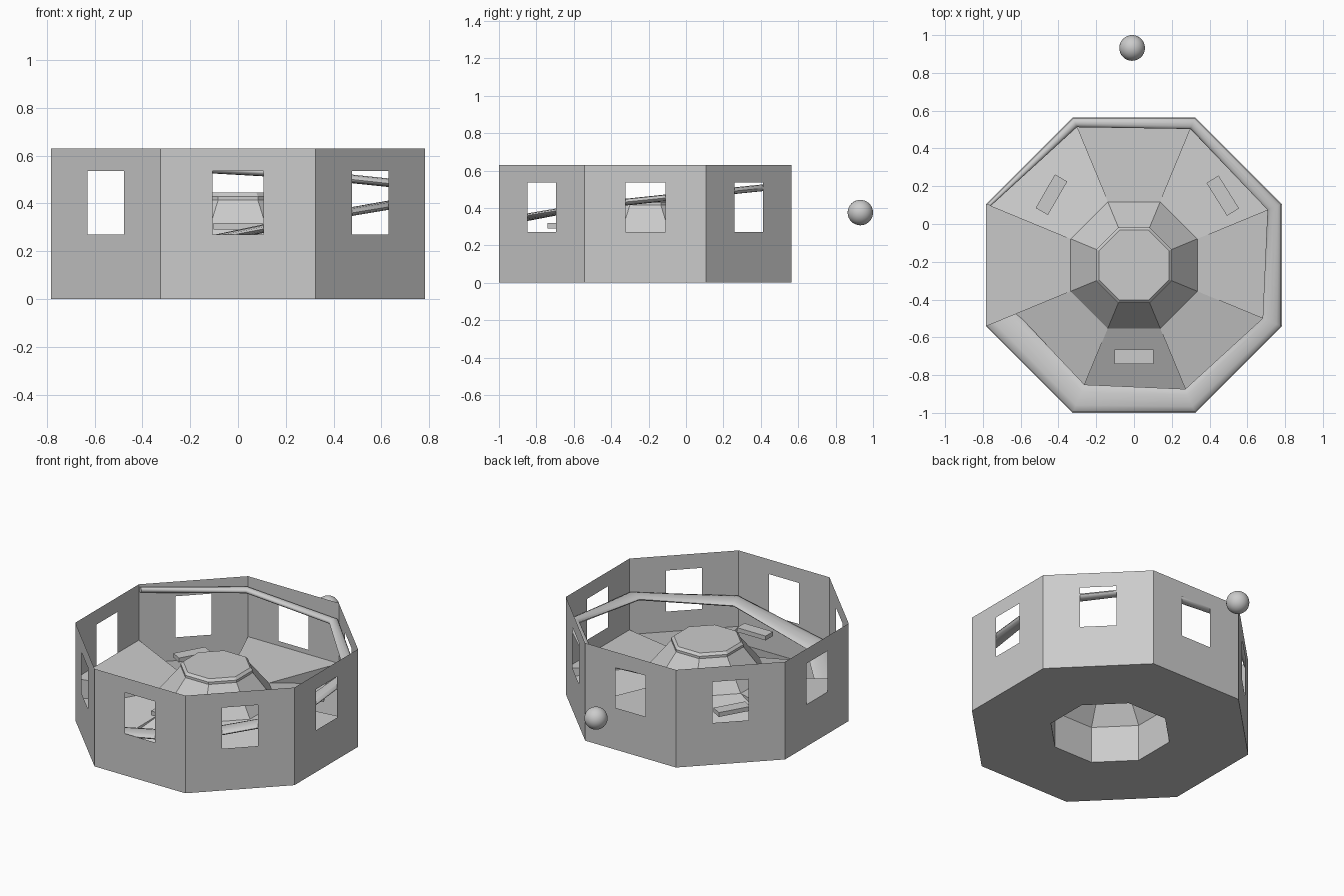
import bpy, bmesh, math
from mathutils import Vector

if "Cube" in bpy.data.objects:
    bpy.data.objects.remove(bpy.data.objects["Cube"])

CY = -0.2175           # octagon centre on y
APO = 0.7825           # wall apothem
K = 1 / math.cos(math.pi / 8)


def corner(i, apo, z):
    """Octagon corner i; corner 0 is the left side's front corner, going anticlockwise."""
    a = math.radians(202.5 + 45 * i)
    return Vector((apo * K * math.cos(a), CY + apo * K * math.sin(a), z))


def make(name, bm, smooth=False):
    bmesh.ops.remove_doubles(bm, verts=bm.verts, dist=1e-4)
    bmesh.ops.recalc_face_normals(bm, faces=bm.faces)
    me = bpy.data.meshes.new(name)
    bm.to_mesh(me)
    bm.free()
    ob = bpy.data.objects.new(name, me)
    bpy.context.collection.objects.link(ob)
    if smooth:
        bpy.context.view_layer.objects.active = ob
        ob.select_set(True)
        bpy.ops.object.shade_smooth_by_angle(angle=math.radians(50))
        ob.select_set(False)
    return ob


def face(bm, pts):
    bm.faces.new([bm.verts.new(p) for p in pts])


# Octagonal wall with one window in each side
bm = bmesh.new()
side = 2 * APO * math.tan(math.pi / 8)
us = [0, 0.5 - 0.107 / side, 0.5 + 0.107 / side, 1]
zs = [0, 0.27, 0.535, 0.63]
for i in range(8):
    a, b = corner(i, APO, 0), corner(i + 1, APO, 0)
    for c in range(3):
        for r in range(3):
            if c == 1 and r == 1:
                continue
            p, q = a.lerp(b, us[c]), a.lerp(b, us[c + 1])
            lo, hi = Vector((0, 0, zs[r])), Vector((0, 0, zs[r + 1]))
            face(bm, [p + lo, q + lo, q + hi, p + hi])
make("wall", bm)

# Underside ring and hollow centre column
bm = bmesh.new()
prof = [(APO, 0), (0.335, 0), (0.335, 0.235), (0.2, 0.415), (0.2, 0.43), (0.185, 0.445)]
for i in range(8):
    for (r0, z0), (r1, z1) in zip(prof, prof[1:]):
        face(bm, [corner(i, r0, z0), corner(i + 1, r0, z0), corner(i + 1, r1, z1), corner(i, r1, z1)])
face(bm, [corner(i, 0.185, 0.445) for i in range(8)])
make("base_and_column", bm)

# Floor sectors sloping to different heights at the wall, with step walls between
bm = bmesh.new()
outer = [0.08, 0.03, 0.14, 0.17, 0.11, 0.24, 0.12, 0.27]
for i, h in enumerate(outer):
    face(bm, [corner(i, 0.335, 0.235), corner(i + 1, 0.335, 0.235), corner(i + 1, APO, h), corner(i, APO, h)])
    face(bm, [corner(i, 0.335, 0.235), corner(i, APO, outer[i - 1]), corner(i, APO, h)])
make("floor", bm)

# Spiral track climbing along the wall and narrowing to nothing
bm = bmesh.new()
inner = [0.67, 0.685, 0.71, 0.737, 0.765, 0.78, 0.79, 0.82]
height = [0.13, 0.21, 0.335, 0.41, 0.475, 0.52, 0.555, 0.6]
rings = []
for i in range(8):
    mid = (inner[i] / K + APO - 0.004) / 2
    half = (APO - 0.004 - inner[i] / K) / 2
    ring = []
    for k in range(12):
        t = 2 * math.pi * k / 12
        ring.append(bm.verts.new(corner(i, mid + half * math.cos(t), height[i] + 0.018 * math.sin(t))))
    rings.append(ring)
for a, b in zip(rings, rings[1:]):
    for k in range(12):
        bm.faces.new([a[k], a[k - 1], b[k - 1], b[k]])
bm.faces.new(rings[0])
bm.faces.new(rings[-1])
make("spiral_track", bm, True)

# Three small floating blocks
for name, x, y, z, rot in (("front_block", 0, -0.703, 0.305, 0),
                           ("left_block", -0.437, 0.155, 0.25, 60),
                           ("right_block", 0.47, 0.15, 0.25, -58)):
    bpy.ops.mesh.primitive_cube_add(size=1, location=(x, y, z), rotation=(0, 0, math.radians(rot)))
    ob = bpy.context.object
    ob.name = name
    ob.scale = (0.205, 0.075, 0.028)

# Loose ball behind the wall
bpy.ops.mesh.primitive_uv_sphere_add(segments=32, ring_count=16, radius=0.068, location=(-0.01, 0.932, 0.375))
bpy.context.object.name = "ball"
bpy.ops.object.shade_smooth()
